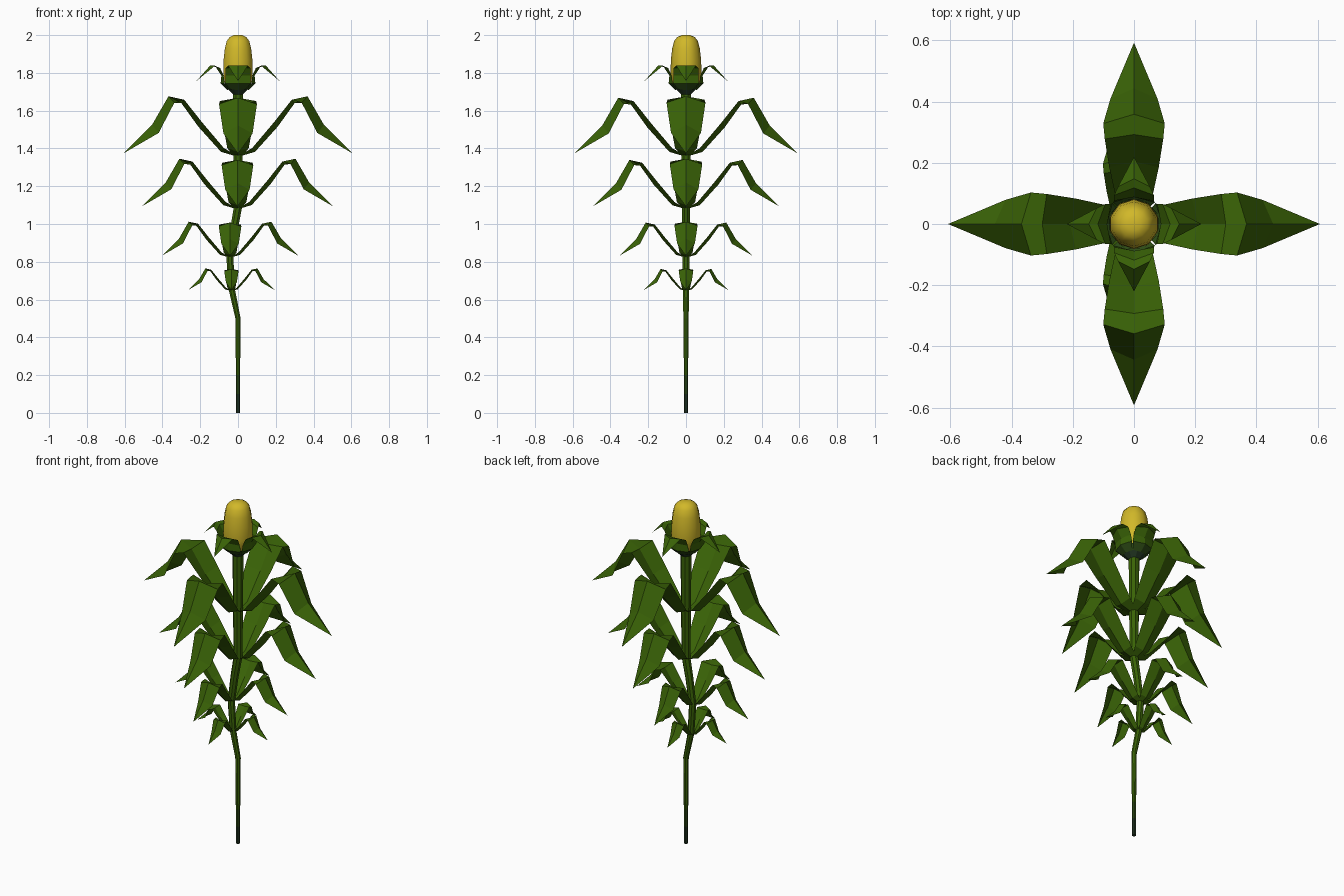
import bpy, bmesh, math
from mathutils import Vector, Matrix

if "Cube" in bpy.data.objects:
    bpy.data.objects.remove(bpy.data.objects["Cube"])


def material(name, rgb):
    m = bpy.data.materials.new(name)
    m.diffuse_color = (*rgb, 1)
    m.use_nodes = True
    m.node_tree.nodes["Principled BSDF"].inputs["Base Color"].default_value = m.diffuse_color
    return m


GREEN = material("leaf green", (0.042, 0.125, 0.002))
DEEP = material("deep green", (0.028, 0.075, 0.008))
DARK = material("dark root green", (0.017, 0.038, 0.017))
YELLOW = material("corn yellow", (0.64, 0.48, 0.022))


def make_object(name, bm, mats, rule=None):
    mesh = bpy.data.meshes.new(name)
    for f in bm.faces:
        if rule:
            f.material_index = rule(f.calc_center_median())
    bm.to_mesh(mesh)
    bm.free()
    for m in mats:
        mesh.materials.append(m)
    ob = bpy.data.objects.new(name, mesh)
    bpy.context.collection.objects.link(ob)
    return ob


def lathe(rings, sides, close=True):
    """Skin of horizontal rings given as (x, z, radius)."""
    bm = bmesh.new()
    loops = []
    for x, z, r in rings:
        loops.append([bm.verts.new((x + r * math.cos(math.tau * (i + .5) / sides),
                                    r * math.sin(math.tau * (i + .5) / sides), z))
                      for i in range(sides)])
    for a, b in zip(loops, loops[1:]):
        for i in range(sides):
            j = (i + 1) % sides
            bm.faces.new((a[i], a[j], b[j], b[i]))
    if close:
        bm.faces.new(loops[0][::-1])
        bm.faces.new(loops[-1])
    return bm


def blade(name, crease, edge, tip, origin, scale, angle, mats, rule=None):
    """Folded leaf: crease (r, z), edges (r, z, half width), pointed tip."""
    bm = bmesh.new()
    rows = []
    for (cr, cz), (er, ez, w) in zip(crease, edge):
        rows.append([bm.verts.new(p) for p in ((er, -w, ez), (cr, 0, cz), (er, w, ez))])
    for a, b in zip(rows, rows[1:]):
        for i in (0, 1):
            bm.faces.new((a[i], b[i], b[i + 1], a[i + 1]))
    end = bm.verts.new((tip[0], 0, tip[1]))
    for i in (0, 1):
        bm.faces.new((rows[-1][i], end, rows[-1][i + 1]))
    bm.transform(Matrix.Translation(Vector(origin)) @ Matrix.Rotation(angle, 4, 'Z')
                 @ Matrix.Scale(scale, 4))
    return make_object(name, bm, mats, rule)


# Bent stalk, darker toward the ground
stalk = [(0, 0, .011), (0, .1, .0115), (0, .2, .012), (0, .5, .015), (-.032, .65, .018),
         (-.043, .82, .020), (-.022, .97, .022), (0, 1.09, .024), (0, 1.37, .027),
         (0, 1.72, .030)]
make_object("stalk", lathe(stalk, 8), [GREEN, DEEP, DARK],
            lambda c: 2 if c.z < .1 else 1 if c.z < .2 else 0)

# Four tiers of four arching leaves
CREASE = [(.015, -.01), (.09, .012), (.21, .145), (.30, .27), (.368, .306), (.455, .155)]
EDGE = [(.018, 0, .03), (.075, .032, .058), (.19, .168, .083), (.285, .288, .098),
        (.337, .272, .103), (.42, .112, .079)]
TIERS = [(-.035, .65, .375), (-.042, .83, .595), (-.003, 1.09, .835), (0, 1.37, 1)]
for t, (x, z, s) in enumerate(TIERS):
    for k in range(4):
        size = s * (.975 if k % 2 else 1)
        blade(f"leaf_{t + 1}_{k + 1}", CREASE, EDGE, (.608, .003), (x, 0, z),
              size, k * math.pi / 2, [GREEN])

# Cob
cob = make_object("cob", lathe([(0, 1.71, .045), (0, 1.75, .074), (0, 1.80, .082),
                                (0, 1.87, .080), (0, 1.93, .073), (0, 1.97, .062),
                                (0, 1.99, .046), (0, 2.0, .022)], 10), [YELLOW])
bpy.context.view_layer.objects.active = cob
cob.select_set(True)
bpy.ops.object.shade_smooth_by_angle(angle=math.radians(60))
cob.select_set(False)

# Husk cup under the cob
make_object("husk_cup", lathe([(0, 1.685, .028), (0, 1.715, .058), (0, 1.745, .086)],
                              8, False), [DEEP, DARK],
            lambda c: 1 if c.z < 1.715 else 0)

# Four husk petals curling outward
H_CREASE = [(.057, 1.71), (.092, 1.745), (.088, 1.785), (.118, 1.832), (.148, 1.838)]
H_EDGE = [(.045, 1.712, .040), (.071, 1.745, .068), (.076, 1.785, .065),
          (.094, 1.825, .065), (.122, 1.838, .052)]
for k in range(4):
    blade(f"husk_petal_{k + 1}", H_CREASE, H_EDGE, (.220, 1.757), (0, 0, 0), 1,
          k * math.pi / 2, [GREEN, DEEP], lambda c: 1 if c.z < 1.74 else 0)
